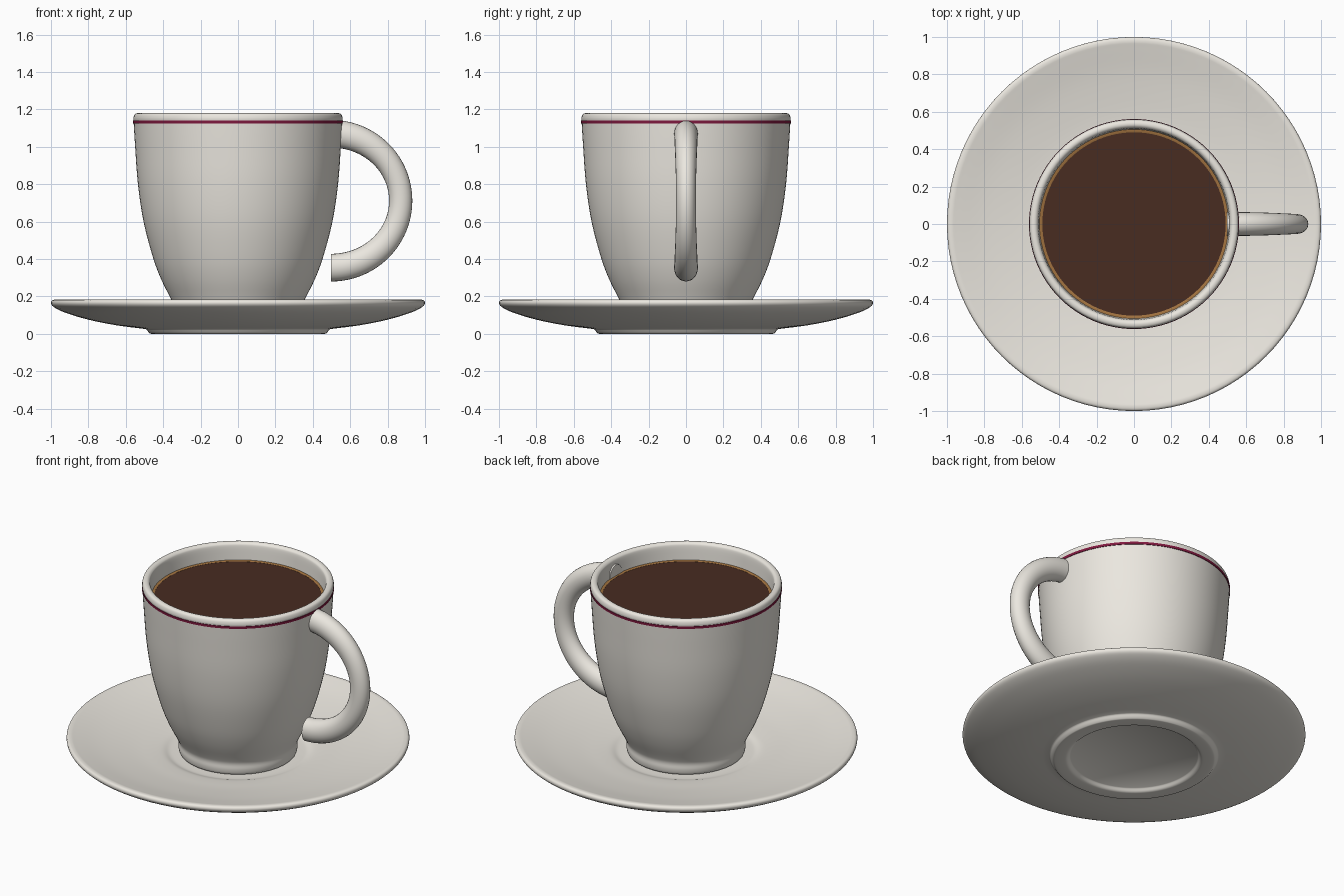
import bpy, bmesh, math
from mathutils import Vector

if "Cube" in bpy.data.objects:
    bpy.data.objects.remove(bpy.data.objects["Cube"])

SEG = 96


def material(name, rgb):
    m = bpy.data.materials.new(name)
    m.diffuse_color = (*rgb, 1)
    m.use_nodes = True
    m.node_tree.nodes["Principled BSDF"].inputs["Base Color"].default_value = m.diffuse_color
    return m


def finish(name, bm, mat, angle=40):
    bmesh.ops.remove_doubles(bm, verts=bm.verts, dist=1e-5)
    bmesh.ops.recalc_face_normals(bm, faces=bm.faces)
    me = bpy.data.meshes.new(name)
    bm.to_mesh(me)
    bm.free()
    ob = bpy.data.objects.new(name, me)
    bpy.context.collection.objects.link(ob)
    me.materials.append(mat)
    bpy.ops.object.select_all(action='DESELECT')
    ob.select_set(True)
    bpy.context.view_layer.objects.active = ob
    bpy.ops.object.shade_smooth_by_angle(angle=math.radians(angle))
    return ob


def lathe(name, profile, mat):
    """Spin an (r, z) profile around the z axis."""
    bm = bmesh.new()
    vs = [bm.verts.new((r, 0, z)) for r, z in profile]
    es = [bm.edges.new(p) for p in zip(vs, vs[1:])]
    bmesh.ops.spin(bm, geom=vs + es, cent=(0, 0, 0), axis=(0, 0, 1),
                   angle=math.tau, steps=SEG, use_merge=True)
    return finish(name, bm, mat)


def smooth(pts, n=4):
    """Catmull-Rom curve through the points."""
    p = [Vector(q) for q in pts]
    p = [2 * p[0] - p[1]] + p + [2 * p[-1] - p[-2]]
    out = []
    for a, b, c, d in zip(p, p[1:], p[2:], p[3:]):
        for i in range(n):
            t = i / n
            out.append(0.5 * (2 * b + (c - a) * t + (2 * a - 5 * b + 4 * c - d) * t * t
                              + (3 * b - a - 3 * c + d) * t ** 3))
    return [tuple(v) for v in out + [p[-2]]]


china = material("china", (0.83, 0.80, 0.74))
red = material("dark_red", (0.22, 0.01, 0.05))
dark = material("coffee", (0.065, 0.025, 0.015))
amber = material("crema", (0.36, 0.17, 0.05))

# Saucer: recessed foot, shallow curved underside, rounded lip, central well
saucer = [(0, 0.022), (0.37, 0.022)]
saucer += smooth([(0.375, 0.018), (0.39, 0.004), (0.41, 0.0), (0.46, 0.0), (0.475, 0.006), (0.49, 0.024)])
saucer += smooth([(0.495, 0.026), (0.65, 0.046), (0.80, 0.076), (0.92, 0.112), (0.98, 0.14),
                  (0.999, 0.16), (0.995, 0.178), (0.975, 0.183), (0.94, 0.176), (0.80, 0.145),
                  (0.62, 0.116), (0.50, 0.103), (0.44, 0.095), (0.40, 0.083), (0.36, 0.08)])
saucer += [(0, 0.08)]
lathe("saucer", saucer, china)

# Cup: tapered outer wall, rounded rim, inner wall and floor
cup = [(0, 0.095), (0.30, 0.095), (0.31, 0.08)]
cup += smooth([(0.325, 0.08), (0.342, 0.09), (0.348, 0.12), (0.347, 0.155), (0.36, 0.19),
               (0.41, 0.29), (0.455, 0.41), (0.505, 0.6), (0.535, 0.8), (0.55, 1.0),
               (0.558, 1.13), (0.559, 1.155), (0.552, 1.174), (0.535, 1.18), (0.52, 1.174),
               (0.512, 1.155), (0.506, 1.08), (0.50, 1.0), (0.48, 0.8), (0.45, 0.6),
               (0.40, 0.41), (0.33, 0.25), (0.25, 0.18)])
cup += [(0, 0.17)]
lathe("cup", cup, china)

# Painted stripe below the rim
lathe("rim_stripe", [(0.555, 1.125), (0.5605, 1.126), (0.5615, 1.141), (0.556, 1.142)], red)

# Coffee surface with a thin amber edge
lathe("coffee", [(0, 1.07), (0.492, 1.07), (0.492, 1.06), (0, 1.06)], dark)
lathe("crema_ring", [(0.490, 1.06), (0.490, 1.071), (0.498, 1.074), (0.507, 1.074), (0.507, 1.06)], amber)

# Handle: half-ring with an oval section, thicker at both ends
bm = bmesh.new()
rings, N, K = [], 48, 24
for i in range(N + 1):
    a = math.pi * (0.5 - i / N)
    w = abs(math.sin(a)) ** 2
    rad, side = 0.062 + 0.012 * w, 0.053 + 0.011 * w
    ring = []
    for k in range(K):
        b = math.tau * k / K
        r = rad * math.cos(b)
        ring.append(bm.verts.new(((0.372 + r) * math.cos(a) + 0.498, side * math.sin(b),
                                  0.712 + (0.358 + r) * math.sin(a))))
    rings.append(ring)
for p, q in zip(rings, rings[1:]):
    for k in range(K):
        j = (k + 1) % K
        bm.faces.new((p[k], p[j], q[j], q[k]))
bm.faces.new(rings[0])
bm.faces.new(rings[-1])
finish("handle", bm, china)
